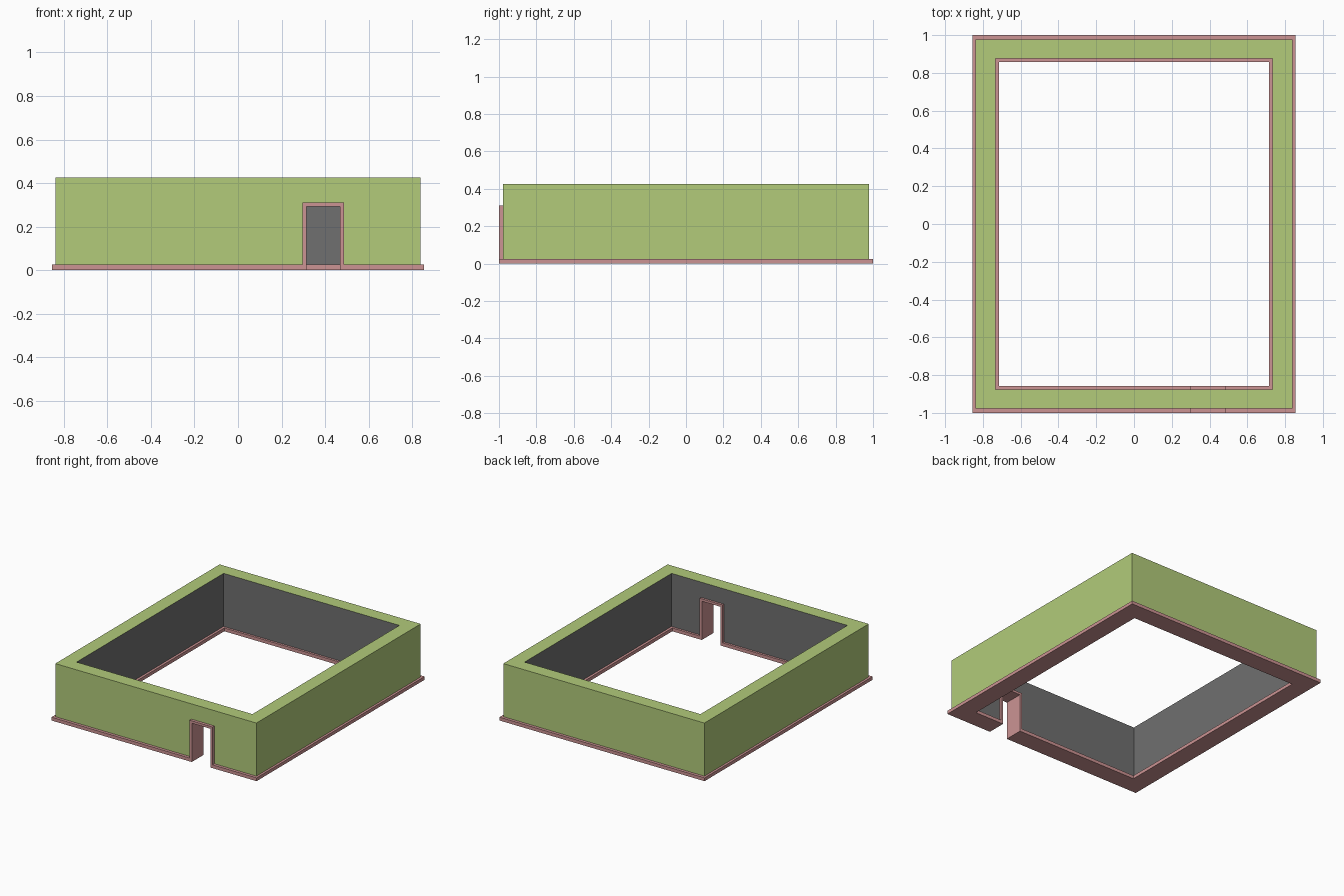
import bpy, bmesh

default = bpy.data.objects.get("Cube")
if default:
    bpy.data.objects.remove(default, do_unlink=True)


def material(name, rgb):
    mat = bpy.data.materials.new(name)
    mat.use_nodes = True
    mat.diffuse_color = (*rgb, 1)
    mat.node_tree.nodes["Principled BSDF"].inputs["Base Color"].default_value = (*rgb, 1)
    return mat


green = material("green plaster", (0.445, 0.597, 0.195))
pink = material("pink trim", (0.604, 0.292, 0.292))
grey = material("grey interior", (0.162, 0.162, 0.162))


def finish(name, bm, mats):
    bmesh.ops.recalc_face_normals(bm, faces=bm.faces)
    mesh = bpy.data.meshes.new(name)
    bm.to_mesh(mesh)
    bm.free()
    for mat in mats:
        mesh.materials.append(mat)
    obj = bpy.data.objects.new(name, mesh)
    bpy.context.collection.objects.link(obj)
    return obj


def ring(name, outer, inner, z0, z1, mats):
    """Rectangular ring; its inward faces take the last material."""
    bm = bmesh.new()

    def loop(half, z):
        x, y = half
        return [bm.verts.new((sx * x, sy * y, z))
                for sx, sy in ((-1, -1), (1, -1), (1, 1), (-1, 1))]

    loops = [loop(outer, z0), loop(outer, z1), loop(inner, z1), loop(inner, z0)]
    for k in range(4):
        a, b = loops[k], loops[(k + 1) % 4]
        for i in range(4):
            j = (i + 1) % 4
            face = bm.faces.new((a[i], a[j], b[j], b[i]))
            face.material_index = len(mats) - 1 if k == 2 else 0
    return finish(name, bm, mats)


def extrude_y(name, profile, y0, y1, mats):
    """Extrude an x-z outline along y."""
    bm = bmesh.new()
    face = bm.faces.new([bm.verts.new((x, y0, z)) for x, z in profile])
    result = bmesh.ops.extrude_face_region(bm, geom=[face], use_keep_orig=True)
    moved = [v for v in result["geom"] if isinstance(v, bmesh.types.BMVert)]
    bmesh.ops.translate(bm, verts=moved, vec=(0, y1 - y0, 0))
    return finish(name, bm, mats)


# Doorway dimensions
left, right, top, trim = 0.297, 0.487, 0.31, 0.018
skirt_top, wall_top = 0.025, 0.425

# Walls and the skirting they stand on
walls = ring("walls", (0.838, 0.978), (0.733, 0.875), skirt_top, wall_top, [green, grey])
skirting = ring("skirting", (0.855, 1.0), (0.715, 0.858), 0, skirt_top, [pink])

# Cut the doorway through both
cutter = extrude_y("door_cutter", [(left, -0.1), (right, -0.1), (right, top), (left, top)],
                   -1.1, -0.7, [pink])
cutter.hide_render = True
for obj in (walls, skirting):
    mod = obj.modifiers.new("doorway", "BOOLEAN")
    mod.operation = "DIFFERENCE"
    mod.solver = "EXACT"
    mod.object = cutter
    bpy.context.view_layer.objects.active = obj
    bpy.ops.object.modifier_apply(modifier=mod.name)
bpy.data.objects.remove(cutter, do_unlink=True)

# Door frame lining the opening
extrude_y("door_frame",
          [(left, 0), (left, top), (right, top), (right, 0), (right - trim, 0),
           (right - trim, top - trim), (left + trim, top - trim), (left + trim, 0)],
          -1.0, -0.858, [pink])
